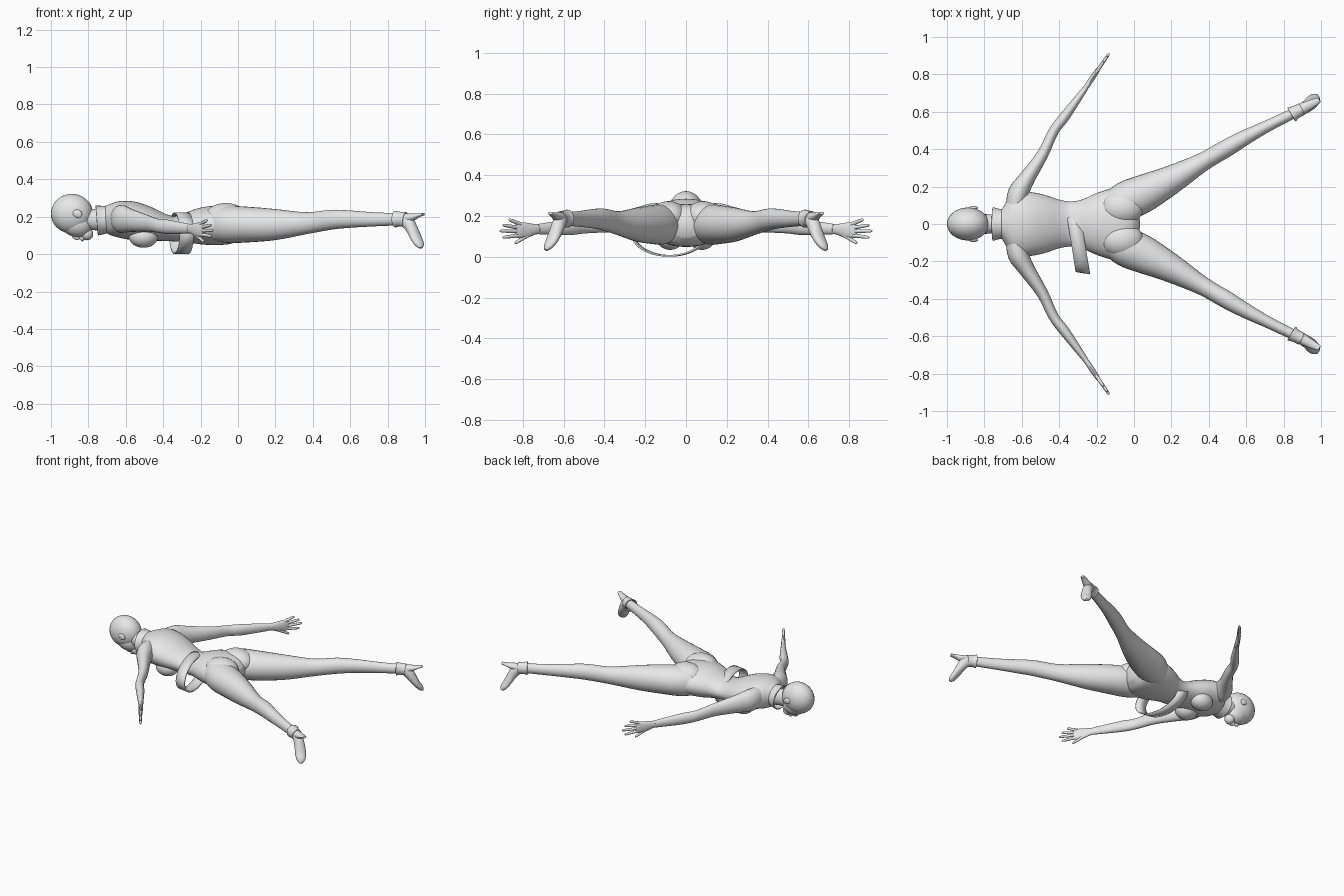
import bpy, bmesh, math
from mathutils import Vector

cube = bpy.data.objects.get("Cube")
if cube:
    bpy.data.objects.remove(cube, do_unlink=True)

grey = bpy.data.materials.new("plain_grey")
grey.use_nodes = True
grey.diffuse_color = (0.8, 0.8, 0.8, 1)
grey.node_tree.nodes["Principled BSDF"].inputs["Base Color"].default_value = (0.8, 0.8, 0.8, 1)


def finish(name, bm):
    bmesh.ops.recalc_face_normals(bm, faces=bm.faces)
    me = bpy.data.meshes.new(name)
    bm.to_mesh(me)
    bm.free()
    me.materials.append(grey)
    ob = bpy.data.objects.new(name, me)
    bpy.context.collection.objects.link(ob)
    bpy.ops.object.select_all(action='DESELECT')
    ob.select_set(True)
    bpy.context.view_layer.objects.active = ob
    bpy.ops.object.shade_smooth_by_angle(angle=math.radians(45))
    return ob


def spline(pts, steps):
    """Smooth interpolation through section tuples."""
    vs = [Vector(p) for p in pts]
    out = []
    for i in range(len(vs) - 1):
        a, b, c, d = vs[max(i - 1, 0)], vs[i], vs[i + 1], vs[min(i + 2, len(vs) - 1)]
        for k in range(steps):
            t = k / steps
            out.append(0.5 * (2 * b + (c - a) * t + (2 * a - 5 * b + 4 * c - d) * t ** 2
                              + (3 * b - a - 3 * c + d) * t ** 3))
    return out + [vs[-1]]


def loft(name, secs, side=1, n=24, steps=4, caps=True):
    """Skin ellipses given as (x, y, z, half width, half height)."""
    secs = spline([(x, y * side, z, w, h) for x, y, z, w, h in secs], steps)
    centres = [Vector(s[:3]) for s in secs]
    bm = bmesh.new()
    rings = []
    for i, s in enumerate(secs):
        tan = (centres[min(i + 1, len(secs) - 1)] - centres[max(i - 1, 0)]).normalized()
        across = tan.cross(Vector((0, 0, 1))).normalized()
        up = across.cross(tan)
        rings.append([bm.verts.new(centres[i]
                                   + across * s[3] * math.cos(2 * math.pi * k / n)
                                   + up * s[4] * math.sin(2 * math.pi * k / n)) for k in range(n)])
    for a, b in zip(rings, rings[1:]):
        for k in range(n):
            bm.faces.new((a[k], a[(k + 1) % n], b[(k + 1) % n], b[k]))
    if caps:
        bm.faces.new(rings[0])
        bm.faces.new(rings[-1])
    return finish(name, bm)


def ball(name, centre, radii, tilt=0):
    bm = bmesh.new()
    bmesh.ops.create_uvsphere(bm, u_segments=32, v_segments=18, radius=1)
    ob = finish(name, bm)
    ob.location, ob.scale, ob.rotation_euler = centre, radii, (0, tilt, 0)
    return ob


def shell(ob, thickness):
    m = ob.modifiers.new("thickness", 'SOLIDIFY')
    m.thickness = thickness
    m.offset = 0


# Head, lying face down
ball("cranium", (-0.888, 0, 0.216), (0.112, 0.088, 0.106))
ball("face", (-0.865, 0, 0.165), (0.088, 0.07, 0.073), 0.35)
ball("chin", (-0.808, 0, 0.108), (0.034, 0.034, 0.034))
ball("nose", (-0.865, 0, 0.092), (0.022, 0.012, 0.016), 0.4)
ball("lips", (-0.832, 0, 0.082), (0.01, 0.022, 0.014))

# Neck and flared collar
loft("neck", [(-0.86, 0, 0.2, 0.055, 0.06), (-0.78, 0, 0.185, 0.052, 0.056),
              (-0.73, 0, 0.183, 0.054, 0.058), (-0.68, 0, 0.185, 0.085, 0.07)])
shell(loft("collar", [(-0.755, 0, 0.18, 0.088, 0.078), (-0.73, 0, 0.182, 0.08, 0.074),
                      (-0.70, 0, 0.185, 0.076, 0.07)], caps=False), 0.006)

# Torso from the neck base to the crotch
loft("torso", [(-0.725, 0, 0.183, 0.055, 0.058), (-0.70, 0, 0.185, 0.09, 0.075),
               (-0.665, 0, 0.185, 0.145, 0.09), (-0.62, 0, 0.185, 0.175, 0.1),
               (-0.56, 0, 0.178, 0.172, 0.102), (-0.48, 0, 0.16, 0.156, 0.092),
               (-0.40, 0, 0.143, 0.13, 0.073), (-0.34, 0, 0.135, 0.121, 0.067),
               (-0.28, 0, 0.14, 0.13, 0.078), (-0.2, 0, 0.149, 0.165, 0.098),
               (-0.1, 0, 0.154, 0.19, 0.105), (-0.02, 0, 0.15, 0.15, 0.092),
               (0.025, 0, 0.145, 0.06, 0.05)], n=40)

for side, tag in ((-1, "left"), (1, "right")):
    ball(tag + "_ear", (-0.858, side * 0.086, 0.216), (0.026, 0.01, 0.021), 0.4)
    ball(tag + "_breast", (-0.505, side * 0.078, 0.094), (0.078, 0.066, 0.06))
    ball(tag + "_buttock", (-0.065, side * 0.085, 0.195), (0.115, 0.092, 0.078))

    # Arm from the shoulder to the wrist, then the flat upright palm
    loft(tag + "_arm", [(-0.635, 0.09, 0.19, 0.05, 0.07), (-0.618, 0.165, 0.187, 0.056, 0.075),
                        (-0.575, 0.24, 0.18, 0.044, 0.062), (-0.49, 0.37, 0.165, 0.031, 0.045),
                        (-0.43, 0.495, 0.152, 0.027, 0.037), (-0.37, 0.575, 0.145, 0.027, 0.038),
                        (-0.26, 0.725, 0.136, 0.015, 0.025)], side)
    loft(tag + "_palm", [(-0.275, 0.705, 0.137, 0.014, 0.024), (-0.25, 0.74, 0.135, 0.014, 0.026),
                         (-0.22, 0.785, 0.13, 0.014, 0.038), (-0.193, 0.825, 0.13, 0.011, 0.038),
                         (-0.186, 0.835, 0.13, 0.005, 0.03)], side, n=16)
    # Fingers: root y, root z, tip y, tip z
    for finger, y0, z0, y1, z1 in (("little", 0.81, 0.16, 0.868, 0.183),
                                   ("ring", 0.815, 0.142, 0.898, 0.156),
                                   ("middle", 0.815, 0.125, 0.912, 0.127),
                                   ("index", 0.81, 0.106, 0.898, 0.095),
                                   ("thumb", 0.76, 0.115, 0.838, 0.066)):
        path = []
        for t, r in ((0, 0.010), (0.5, 0.009), (0.9, 0.0075), (1, 0.003)):
            y = y0 + (y1 - y0) * t
            path.append((-0.26 + (y - 0.725) * 0.68, y, z0 + (z1 - z0) * t, r, r))
        loft(f"{tag}_{finger}_finger", path, side, n=10, steps=2)

    # Leg from the hip to the ankle
    loft(tag + "_leg", [(-0.16, 0.09, 0.15, 0.06, 0.075), (-0.06, 0.12, 0.158, 0.1, 0.098),
                        (0.04, 0.158, 0.158, 0.102, 0.096), (0.2, 0.237, 0.158, 0.077, 0.083),
                        (0.37, 0.333, 0.166, 0.05, 0.058), (0.5, 0.408, 0.184, 0.047, 0.053),
                        (0.6, 0.465, 0.187, 0.04, 0.046), (0.72, 0.527, 0.186, 0.031, 0.038),
                        (0.88, 0.605, 0.186, 0.027, 0.031)], side, n=28)
    # Shoe: ankle cuff, pointed foot and heel
    shell(loft(tag + "_ankle_cuff", [(0.842, 0.585, 0.187, 0.041, 0.042),
                                     (0.865, 0.598, 0.187, 0.033, 0.037),
                                     (0.895, 0.613, 0.184, 0.032, 0.038)], side, caps=False), 0.005)
    loft(tag + "_foot", [(0.87, 0.6, 0.188, 0.028, 0.03), (0.905, 0.618, 0.172, 0.032, 0.036),
                         (0.932, 0.635, 0.13, 0.034, 0.03), (0.953, 0.655, 0.085, 0.036, 0.023),
                         (0.97, 0.675, 0.052, 0.028, 0.018), (0.978, 0.688, 0.034, 0.01, 0.008)], side)
    loft(tag + "_heel", [(0.885, 0.608, 0.188, 0.03, 0.03), (0.93, 0.632, 0.197, 0.026, 0.021),
                         (0.965, 0.65, 0.207, 0.02, 0.011), (0.992, 0.664, 0.214, 0.014, 0.007)],
         side, n=16)

# Loose hip band: a tilted oval strap around the left of the waist
bm = bmesh.new()
rings = []
for k in range(48):
    a = 2 * math.pi * k / 48
    y, z = -0.075 + 0.178 * math.cos(a), 0.112 + 0.107 * math.sin(a)
    x = -0.30 - 0.16 * (y + 0.09)
    rings.append((bm.verts.new((x - 0.038, y, z)), bm.verts.new((x + 0.038, y - 0.012, z))))
for k in range(48):
    (a, b), (c, d) = rings[k], rings[(k + 1) % 48]
    bm.faces.new((a, b, d, c))
shell(finish("hip_band", bm), 0.008)
